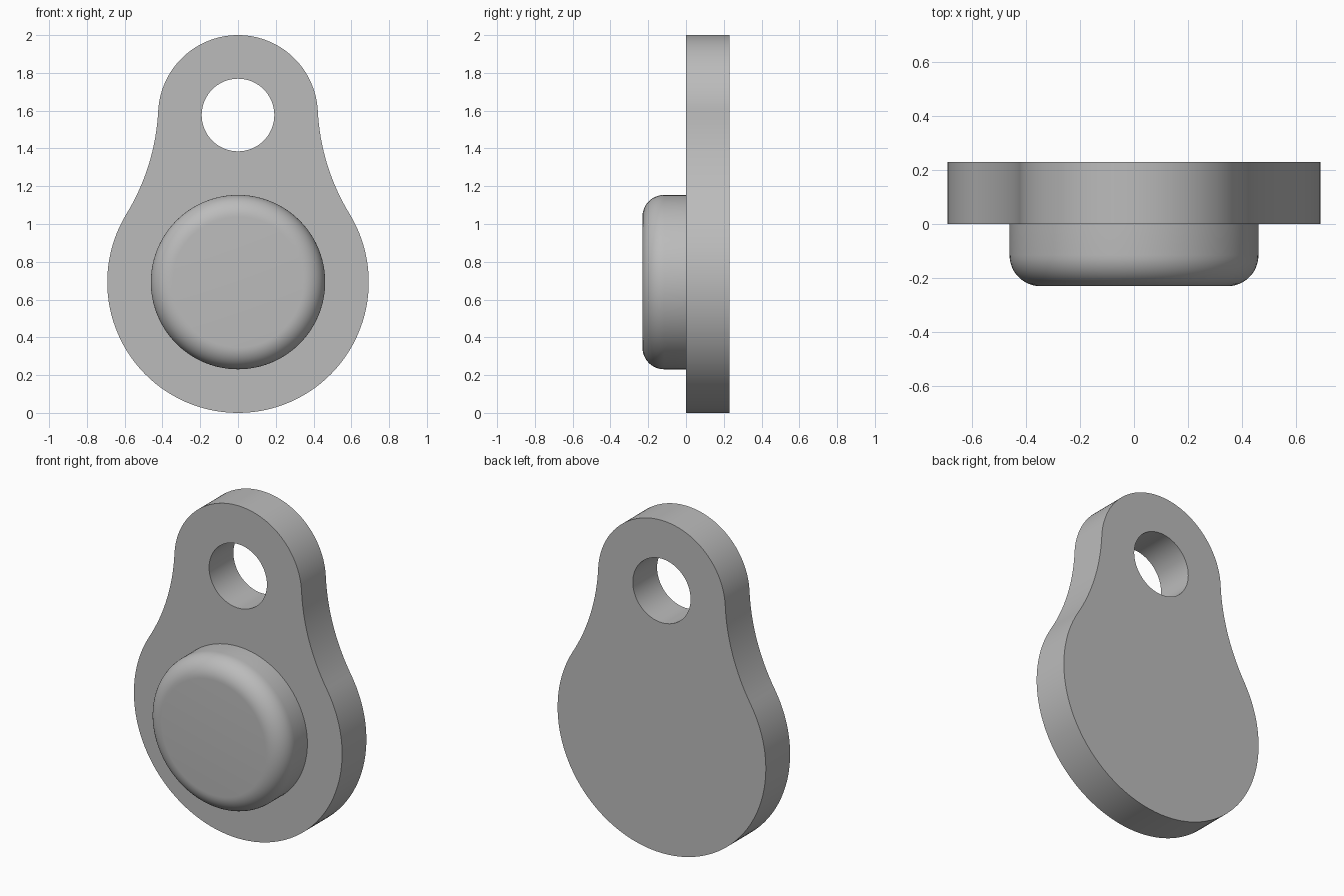
import bpy, bmesh
from math import pi, sqrt, atan2, cos, sin, radians
from mathutils import Vector

cube = bpy.data.objects.get("Cube")
if cube:
    bpy.data.objects.remove(cube, do_unlink=True)

# Dimensions in drawing units, scaled so the total height is 2
BIG_R, TOP_R, SPAN, WAIST_R = 18, 11, 23, 30
HOLE_R, THICK = 5, 6
BOSS_R, BOSS_H, FILLET = 12, 6, 3
S = 2 / (BIG_R + SPAN + TOP_R)

grey = bpy.data.materials.new("plain grey")
grey.use_nodes = True
colour = (0.5, 0.5, 0.5, 1)
grey.diffuse_color = colour
grey.node_tree.nodes["Principled BSDF"].inputs["Base Color"].default_value = colour


def arc(cx, cz, r, a0, a1, n):
    """Points along an arc, ends included."""
    steps = [a0 + (a1 - a0) * i / n for i in range(n + 1)]
    return [(cx + r * cos(a), cz + r * sin(a)) for a in steps]


def finish(name, bm):
    bmesh.ops.recalc_face_normals(bm, faces=bm.faces)
    mesh = bpy.data.meshes.new(name)
    bm.to_mesh(mesh)
    bm.free()
    mesh.materials.append(grey)
    obj = bpy.data.objects.new(name, mesh)
    bpy.context.collection.objects.link(obj)
    bpy.ops.object.select_all(action='DESELECT')
    obj.select_set(True)
    bpy.context.view_layer.objects.active = obj
    bpy.ops.object.shade_smooth_by_angle(angle=radians(30))
    return obj


def add_loop(bm, points):
    verts = [bm.verts.new((x * S, 0, z * S)) for x, z in points]
    return [bm.edges.new((v, verts[i - 1])) for i, v in enumerate(verts)]


# Plate outline: two circles blended by tangent concave arcs
top_z = BIG_R + SPAN
d_big, d_top = BIG_R + WAIST_R, TOP_R + WAIST_R
rise = (d_big ** 2 - d_top ** 2 + SPAN ** 2) / (2 * SPAN)
waist_x, waist_z = sqrt(d_big ** 2 - rise ** 2), BIG_R + rise
low = atan2(rise, waist_x)
high = atan2(rise - SPAN, waist_x)
half = arc(0, BIG_R, BIG_R, -pi / 2, low, 40)
half += arc(waist_x, waist_z, WAIST_R, pi + low, pi + high, 16)[1:]
half += arc(0, top_z, TOP_R, high, pi / 2, 32)[1:]
outline = half + [(-x, z) for x, z in half[-2:0:-1]]

# Plate with a through hole
bm = bmesh.new()
edges = add_loop(bm, outline)
edges += add_loop(bm, arc(0, top_z, HOLE_R, 0, 2 * pi, 64)[:-1])
bmesh.ops.triangle_fill(bm, use_beauty=True, use_dissolve=False, edges=edges)
ext = bmesh.ops.extrude_face_region(bm, geom=bm.faces[:], use_keep_orig=True)
moved = [g for g in ext["geom"] if isinstance(g, bmesh.types.BMVert)]
bmesh.ops.translate(bm, verts=moved, vec=(0, THICK * S, 0))
finish("plate", bm)

# Round boss with a filleted rim, revolved about its front-back axis
bm = bmesh.new()
profile = [(BOSS_R, 0)]
profile += arc(BOSS_R - FILLET, BOSS_H - FILLET, FILLET, 0, pi / 2, 12)
verts = [bm.verts.new((r * S, -h * S, BIG_R * S)) for r, h in profile]
edges = [bm.edges.new(pair) for pair in zip(verts, verts[1:])]
bmesh.ops.spin(bm, geom=verts + edges, cent=Vector((0, 0, BIG_R * S)),
               axis=(0, 1, 0), angle=2 * pi, steps=96, use_merge=True)
bmesh.ops.remove_doubles(bm, verts=bm.verts, dist=0.0001)
front = [e for e in bm.edges if e.is_boundary
         and all(v.co.y < -BOSS_H * S * 0.99 for v in e.verts)]
bmesh.ops.contextual_create(bm, geom=front)
boss = finish("round_boss", bm)

# Shift so that the depth is centred
offset = (BOSS_H - THICK) * S / 2
for name in ("plate", "round_boss"):
    bpy.data.objects[name].location.y = offset
